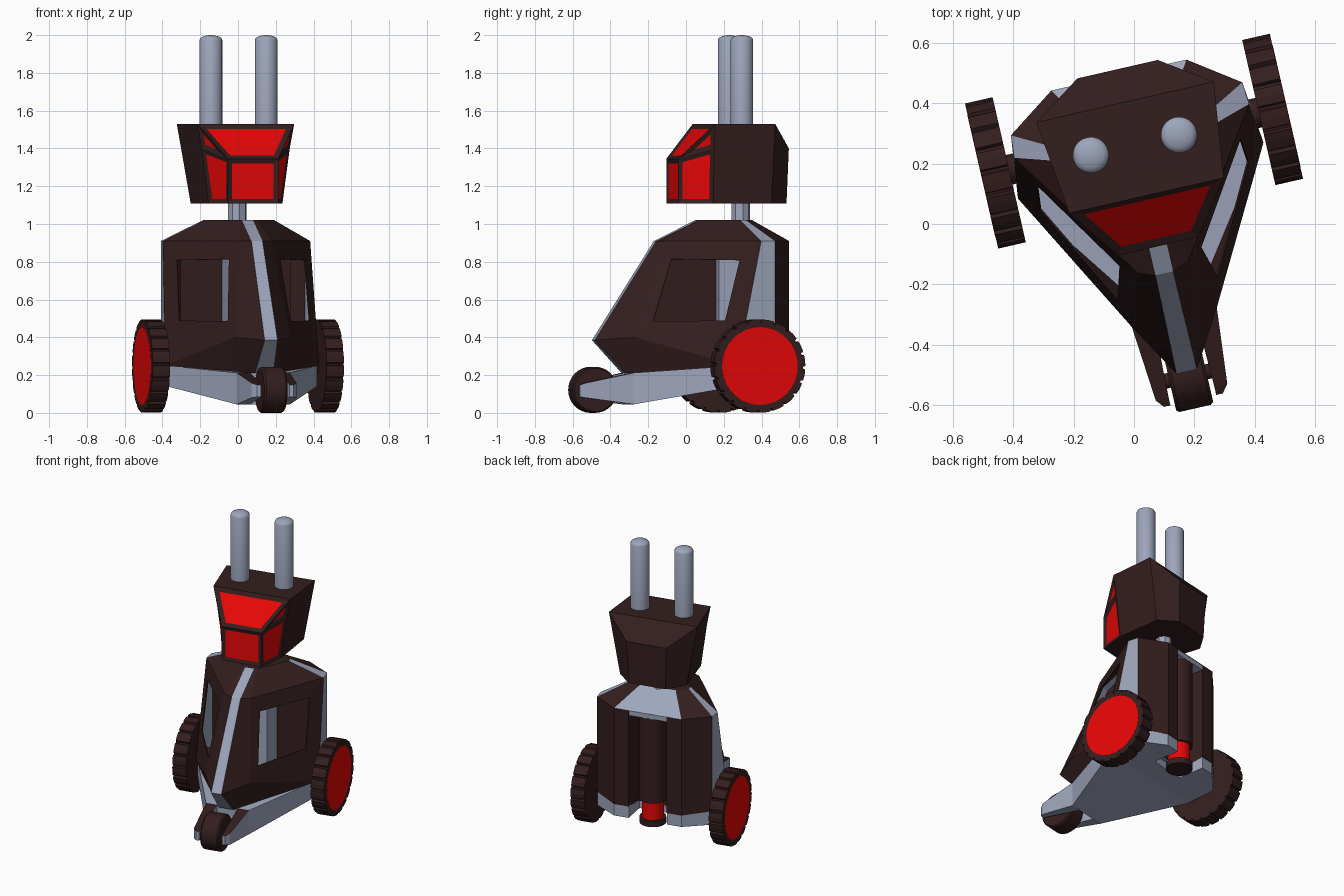
import bpy, bmesh, math
from mathutils import Matrix, Vector

if "Cube" in bpy.data.objects:
    bpy.data.objects.remove(bpy.data.objects["Cube"])

# The robot is modelled facing -y, then turned and moved into place
PLACE = Matrix.Translation((0, 0.275, 0)) @ Matrix.Rotation(math.radians(12.9), 4, 'Z')
DARK, GREY, RED = 0, 1, 2
MATS = []
for name, col in (("dark brown", (.034, .013, .013)), ("blue grey", (.34, .38, .50)),
                  ("bright red", (.82, .002, .002))):
    m = bpy.data.materials.new(name)
    m.diffuse_color = (*col, 1)
    m.use_nodes = True
    m.node_tree.nodes["Principled BSDF"].inputs["Base Color"].default_value = m.diffuse_color
    MATS.append(m)


def finish(name, bm, smooth=False):
    bmesh.ops.transform(bm, matrix=PLACE, verts=bm.verts)
    me = bpy.data.meshes.new(name)
    bm.to_mesh(me)
    bm.free()
    for m in MATS:
        me.materials.append(m)
    ob = bpy.data.objects.new(name, me)
    bpy.context.collection.objects.link(ob)
    if smooth:
        bpy.context.view_layer.objects.active = ob
        ob.select_set(True)
        bpy.ops.object.shade_smooth_by_angle(angle=math.radians(35))
        ob.select_set(False)
    return ob


def mirrored_shell(pts, spans, sides):
    """spans run across the middle between an edge and its mirror; sides are mirrored faces."""
    bm = bmesh.new()
    R = {k: bm.verts.new(p) for k, p in pts.items()}
    L = {k: bm.verts.new((-p[0], p[1], p[2])) for k, p in pts.items()}
    for a, b, mat in spans:
        bm.faces.new((R[a], R[b], L[b], L[a])).material_index = mat
    for keys, mat in sides:
        keys = keys.split()
        bm.faces.new([R[k] for k in keys]).material_index = mat
        bm.faces.new([L[k] for k in reversed(keys)]).material_index = mat
    bmesh.ops.recalc_face_normals(bm, faces=bm.faces)
    return bm


def lathe(name, profile, centre, axis='Z', n=32, mats=None, smooth=True):
    """Turned part from (radius, height) points; mats gives a colour per band."""
    bm = bmesh.new()
    rings = [[bm.verts.new((r * math.cos(2 * math.pi * i / n), r * math.sin(2 * math.pi * i / n), h))
              for i in range(n)] for r, h in profile]
    for k, (a, b) in enumerate(zip(rings, rings[1:])):
        for i in range(n):
            j = (i + 1) % n
            bm.faces.new((a[i], a[j], b[j], b[i])).material_index = mats[k]
    bm.faces.new(rings[0][::-1]).material_index = mats[0]
    bm.faces.new(rings[-1]).material_index = mats[-1]
    turn = Matrix.Rotation(math.pi / 2, 4, 'Y') if axis == 'X' else Matrix()
    bm.transform(Matrix.Translation(centre) @ turn)
    return finish(name, bm, smooth)


def loft(name, rows, top=GREY):
    """Rows of (x0, x1, y, z bottom, z top) joined from front to back."""
    bm = bmesh.new()
    rings = [[bm.verts.new(p) for p in ((a, y, zb), (b, y, zb), (b, y, zt), (a, y, zt))]
             for a, b, y, zb, zt in rows]
    for r, s in zip(rings, rings[1:]):
        for i in range(4):
            j = (i + 1) % 4
            bm.faces.new((r[i], r[j], s[j], s[i])).material_index = top if i == 2 else GREY
    bm.faces.new(rings[0]).material_index = GREY
    bm.faces.new(rings[-1]).material_index = GREY
    bmesh.ops.recalc_face_normals(bm, faces=bm.faces)
    return finish(name, bm)


def box(name, lo, hi, mat):
    bm = bmesh.new()
    bmesh.ops.create_cube(bm, size=1)
    for v in bm.verts:
        v.co = [lo[i] if v.co[i] < 0 else hi[i] for i in range(3)]
    for f in bm.faces:
        f.material_index = mat
    return finish(name, bm)


# Head with framed red windows
head = {'TB': (.302, .133, 1.53), 'TF': (.263, -.185, 1.53), 'MF': (.137, -.358, 1.345),
        'BF': (.137, -.358, 1.108), 'SF': (.2, -.18, 1.108), 'SB': (.227, .13, 1.108),
        'MB': (.137, .245, 1.40), 'BB': (.125, .235, 1.108), 'P': (.239, -.183, 1.40)}
bm = mirrored_shell(head,
    [('TB', 'TF', DARK), ('TF', 'MF', RED), ('MF', 'BF', RED), ('TB', 'MB', DARK), ('MB', 'BB', DARK),
     ('BF', 'SF', DARK), ('SF', 'SB', DARK), ('SB', 'BB', DARK)],
    [('TF MF P', RED), ('MF BF SF P', RED), ('TF P SF SB TB', DARK), ('TB MB BB SB', DARK)])
panes = [f for f in bm.faces if f.material_index == RED]
for f in panes:
    width = .024 if f.calc_center_median().z < 1.3 or len(f.verts) == 3 else .03
    rim = bmesh.ops.inset_individual(bm, faces=[f], thickness=width, depth=-.008, use_even_offset=True)
    for g in rim['faces']:
        g.material_index = DARK
    f.material_index = RED
finish("head", bm)

# Antennas and neck
dome = [(.060 * math.cos(a), 1.975 + .025 * math.sin(a)) for a in (0, .4, .8, 1.2, 1.45)]
for s, side in ((-1, "left"), (1, "right")):
    lathe(side + "_antenna", [(.060, 1.5)] + dome, (s * .15, -.013, 0), mats=[GREY] * 5)
lathe("neck", [(.05, .98), (.05, 1.13)], (0, .015, 0), n=8, mats=[GREY], smooth=False)

# Body shell with an open window in each side panel
body = {'P0': (.03, -.225, 1.02), 'P1': (.05, -.215, 1.02), 'P2': (.19, -.03, 1.02),
        'P3': (.19, 0, 1.02), 'P4': (.12, .05, 1.02),
        'Q0': (.03, -.45, .91), 'Q1': (.085, -.43, .91), 'Q2': (.40, .035, .91),
        'Q3': (.394, .11, .91), 'Q4': (.23, .225, .91),
        'R0': (.035, -.785, .385), 'R1': (.15, -.59, .40), 'R2': (.418, -.1, .25),
        'R3': (.394, .11, .25), 'R4': (.23, .225, .24),
        'E0': (.05, -.62, .21), 'E1': (.13, -.5, .21),
        'S0': (.13, .225, .91), 'S1': (.13, .225, .24), 'T0': (.13, .06, .91), 'T1': (.13, .06, .21)}
for k, u, v in (('W0', .14, .18), ('W1', .82, .16), ('W2', .80, .67), ('W3', .12, .80)):
    up = Vector(body['Q1']).lerp(Vector(body['Q2']), u)
    body[k] = tuple(up.lerp(Vector(body['R1']).lerp(Vector(body['R2']), u), v))
bm = mirrored_shell(body,
    [('P0', 'Q0', GREY), ('Q0', 'R0', GREY), ('R0', 'E0', GREY), ('P4', 'Q4', GREY),
     ('P0', 'P1', DARK), ('P1', 'P2', DARK), ('P2', 'P3', DARK), ('P3', 'P4', DARK), ('T0', 'T1', DARK)],
    [('P0 P1 Q1 Q0', DARK), ('P1 P2 Q2 Q1', DARK), ('P2 P3 Q3 Q2', GREY), ('P3 P4 Q4 Q3', DARK),
     ('Q0 Q1 R1 R0', DARK), ('Q2 Q3 R3 R2', GREY), ('Q3 Q4 R4 R3', DARK), ('Q4 S0 S1 R4', DARK),
     ('S0 T0 T1 S1', DARK), ('R0 R1 E1 E0', DARK), ('R1 R2 E1', DARK),
     ('Q1 Q2 W1 W0', DARK), ('Q2 R2 W2 W1', DARK), ('R2 R1 W3 W2', DARK), ('R1 Q1 W0 W3', DARK)])
shell = finish("body_shell", bm)
mod = shell.modifiers.new("thickness", 'SOLIDIFY')
mod.thickness, mod.offset = .006, -1

# Parts inside the body, seen through the windows
box("inner_column", (-.075, -.12, .2), (.075, .055, .94), GREY)
for s, side in ((-1, "left"), (1, "right")):
    box(side + "_inner_wall", (min(s * .08, s * .30), .05, .22), (max(s * .08, s * .30), .055, .9), DARK)
bm = bmesh.new()
bm.faces.new([bm.verts.new(p) for p in ((0, -.7, .37), (0, -.57, .24), (0, -.12, .22),
                                        (0, -.12, 1.0), (0, -.24, 1.0), (0, -.43, .89))])
finish("inner_partition", bm)

# Rear cylinder hanging in the slot below a lintel
box("rear_lintel", (-.2, .06, .875), (.2, .222, .908), GREY)
lathe("rear_cylinder", [(.085, .12), (.085, .16), (.07, .16), (.07, .285), (.086, .285), (.086, .88)],
      (0, .137, 0), n=24, mats=[DARK, DARK, RED, DARK, DARK])

# Base with a notch for the cylinder, and front fork
loft("base", [(-.145, .145, -.6, .045, .212), (-.405, .405, -.1, .14, .25), (-.398, .398, .04, .15, .25)])
for s, side in ((-1, "left"), (1, "right")):
    loft(side + "_base_end", [(s * .13, s * .398, .04, .15, .25), (s * .13, s * .390, .11, .155, .252),
                              (s * .13, s * .23, .223, .16, .242)])
    loft(side + "_fork", [(s * .078, s * .10, -.882, .085, .148), (s * .078, s * .122, -.855, .08, .158),
                          (s * .07, s * .145, -.595, .045, .213)], top=DARK)

# Front wheel
lathe("front_wheel", [(.114, -.063), (.122, -.053), (.122, .053), (.114, .063)], (0, -.788, .122),
      'X', mats=[DARK] * 3)
lathe("front_axle", [(.025, -.085), (.025, .085)], (0, -.80, .115), 'X', 12, [DARK])

# Rear wheels: toothed tyre with a red hub plate
lathe("rear_axle", [(.05, -.45), (.05, .45)], (0, 0, .248), 'X', 16, [DARK])
for s, side in ((-1, "left"), (1, "right")):
    bm = bmesh.new()
    ring = []
    for k in range(20):
        for frac, r in ((0, .247), (.38, .248), (.76, .247), (.82, .234), (.94, .234)):
            a = 2 * math.pi * (k + frac) / 20
            ring.append(bm.verts.new((s * .425, r * math.cos(a), .248 + r * math.sin(a))))
    cap = bm.faces.new(ring)
    ext = bmesh.ops.extrude_face_region(bm, geom=[cap], use_keep_orig=True)
    bmesh.ops.translate(bm, vec=(s * .094, 0, 0),
                        verts=[g for g in ext['geom'] if isinstance(g, bmesh.types.BMVert)])
    bmesh.ops.recalc_face_normals(bm, faces=bm.faces)
    finish(side + "_tyre", bm)
    lathe(side + "_hub_plate", [(.206, -.004), (.206, .004)], (s * .516, 0, .248), 'X', 40, [RED])
